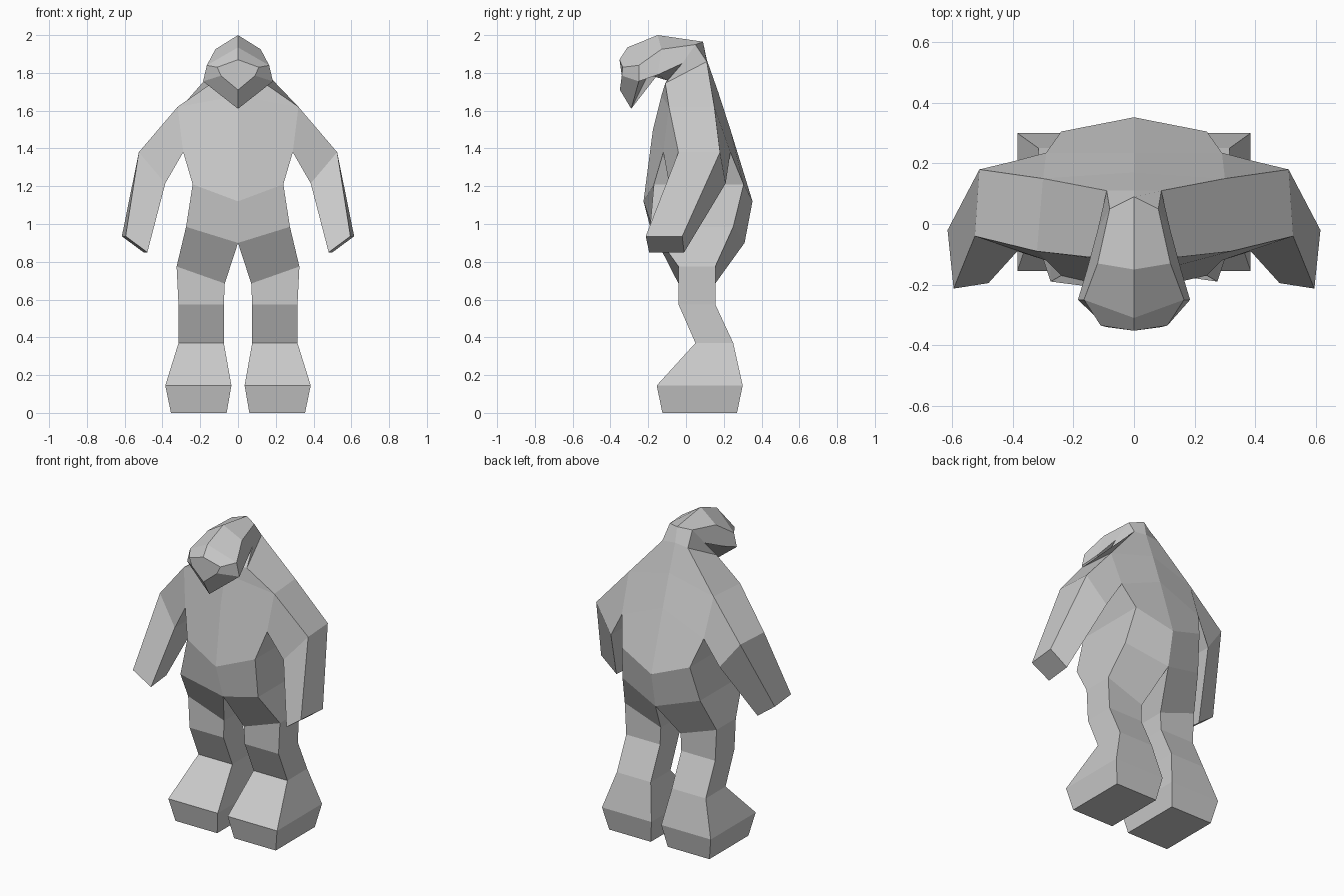
import bpy, bmesh

if "Cube" in bpy.data.objects:
    bpy.data.objects.remove(bpy.data.objects["Cube"])

grey = bpy.data.materials.new("stone grey")
grey.diffuse_color = (0.6, 0.6, 0.6, 1)
grey.use_nodes = True
grey.node_tree.nodes["Principled BSDF"].inputs["Base Color"].default_value = grey.diffuse_color


def loft(name, rings, cap_start=False, cap_end=False, skip=(), mirror=False):
    """Bridge closed rings of points; skip holds (ring, side) quads left open."""
    bm = bmesh.new()
    vs = [[bm.verts.new(p) for p in ring] for ring in rings]
    n = len(rings[0])
    for i in range(len(vs) - 1):
        for j in range(n):
            if (i, j) not in skip:
                k = (j + 1) % n
                bm.faces.new((vs[i][j], vs[i][k], vs[i + 1][k], vs[i + 1][j]))
    if cap_start:
        bm.faces.new(vs[0])
    if cap_end:
        bm.faces.new(vs[-1])
    bmesh.ops.recalc_face_normals(bm, faces=bm.faces)
    mesh = bpy.data.meshes.new(name)
    bm.to_mesh(mesh)
    bm.free()
    mesh.materials.append(grey)
    ob = bpy.data.objects.new(name, mesh)
    bpy.context.collection.objects.link(ob)
    if mirror:
        ob.modifiers.new("mirror", 'MIRROR').use_mirror_merge = False
    return ob


def whole(half):
    """Complete a half ring whose first and last points lie on the centre."""
    return half + [(-x, y, z) for x, y, z in reversed(half[1:-1])]


def box_ring(x0, x1, y0, y1, z_in, z_out):
    return [(x0, y0, z_in), (x1, y0, z_out), (x1, y1, z_out), (x0, y1, z_in)]


# Rings shared by neighbouring parts: front centre, front side, back side, back centre
hip = [(0, -.15, .90), (.275, -.19, .985), (.275, .25, .985), (0, .31, .90)]
chest = [(0, -.175, 1.5), (.29, -.12, 1.38), (.29, .235, 1.38), (0, .235, 1.5)]
shoulder = [(0, -.13, 1.68), (.32, -.09, 1.62), (.30, .15, 1.62), (0, .17, 1.70)]
nape = [(0, -.10, 1.76), (.12, -.02, 1.85), (.08, .05, 1.95), (0, .09, 1.965)]

# Torso and neck, open where the limbs and head join
torso = [
    hip,
    [(0, -.225, 1.12), (.24, -.17, 1.21), (.24, .305, 1.21), (0, .352, 1.12)],
    chest,
    shoulder,
    [(0, -.11, 1.745), (.14, -.11, 1.745), (.09, .11, 1.86), (0, .11, 1.87)],
    nape,
]
loft("torso", [whole(r) for r in torso], skip={(2, 1), (2, 4)})

# Head, from the nape forward to the muzzle
head = [
    nape,
    [(0, -.20, 1.79), (.155, -.15, 1.79), (.12, -.13, 1.925), (0, -.15, 2.0)],
    [(0, -.29, 1.61), (.185, -.25, 1.755), (.165, -.25, 1.84), (0, -.31, 1.935)],
    [(0, -.35, 1.71), (.09, -.34, 1.785), (.11, -.335, 1.83), (0, -.352, 1.87)],
]
loft("head", [whole(r) for r in head], cap_end=True)

# Arms: shoulder, elbow, hand
loft("arm", [
    [chest[1], shoulder[1], shoulder[2], chest[2]],
    [(.385, -.09, 1.215), (.525, -.04, 1.38), (.51, .18, 1.38), (.385, .21, 1.215)],
    [(.48, -.195, .85), (.595, -.213, .935), (.615, -.02, .935), (.50, -.01, .85)],
], cap_end=True, mirror=True)

# Legs: hip, knee, shin, ankle, foot, sole
loft("leg", [
    hip,
    box_ring(.07, .325, -.04, .155, .685, .775),
    box_ring(.075, .315, -.04, .155, .575, .575),
    box_ring(.075, .315, .05, .25, .37, .37),
    box_ring(.035, .385, -.155, .30, .145, .145),
    box_ring(.06, .355, -.125, .27, 0, 0),
], cap_end=True, mirror=True)
